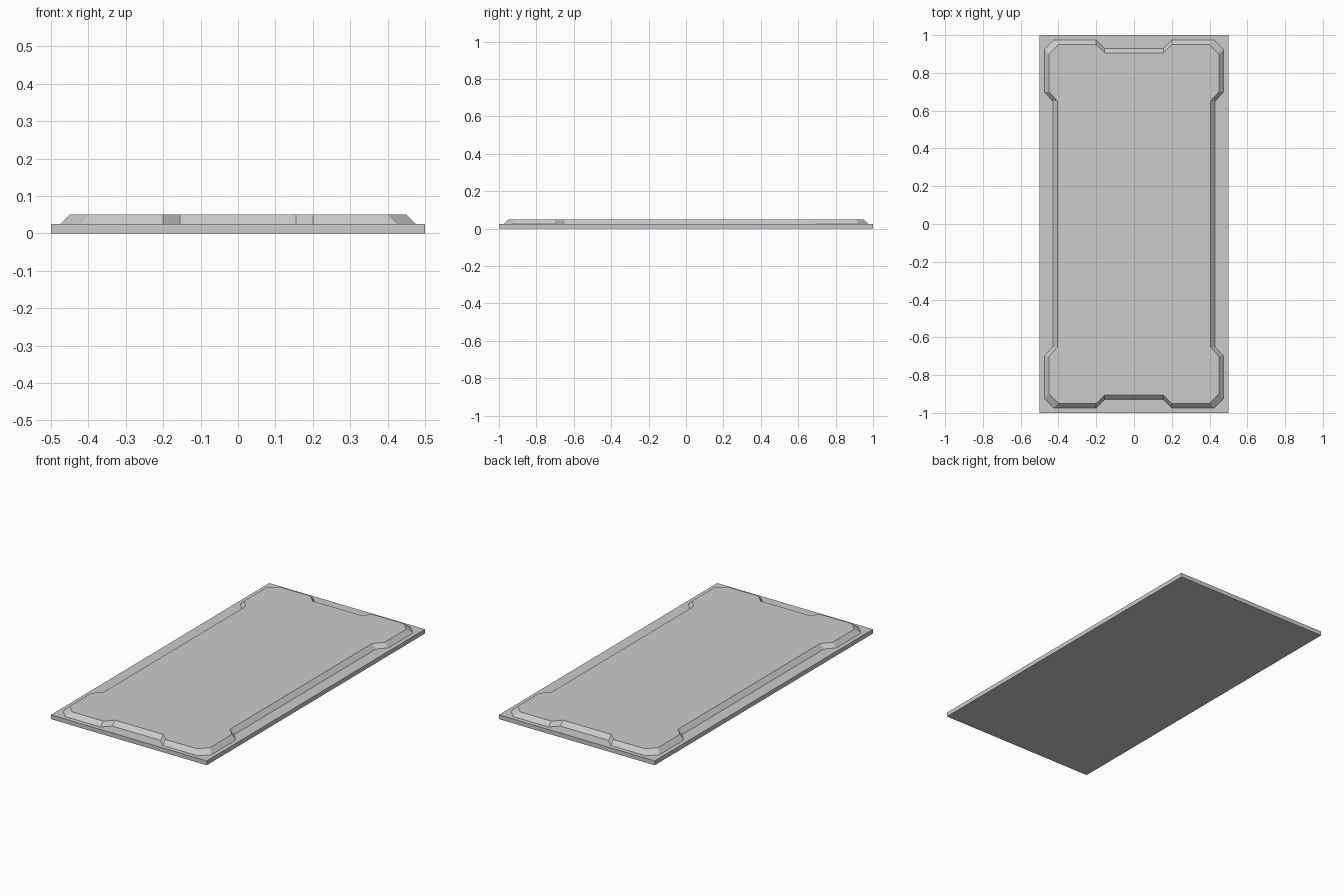
import bpy, bmesh

if "Cube" in bpy.data.objects:
    bpy.data.objects.remove(bpy.data.objects["Cube"])


def make_object(name, bm):
    bmesh.ops.recalc_face_normals(bm, faces=bm.faces[:])
    mesh = bpy.data.meshes.new(name)
    bm.to_mesh(mesh)
    bm.free()
    obj = bpy.data.objects.new(name, mesh)
    bpy.context.collection.objects.link(obj)
    return obj


def full_outline(quarter):
    """Mirror a +x+y quarter outline into a closed counter-clockwise loop."""
    upper = quarter + [(-x, y) for x, y in reversed(quarter)]
    return upper + [(-x, -y) for x, y in upper]


# Flat base slab
bm = bmesh.new()
bmesh.ops.create_cube(bm, size=1)
for v in bm.verts:
    v.co.x *= 1.0
    v.co.y *= 2.0
    v.co.z = (v.co.z + 0.5) * 0.025
make_object("base_slab", bm)

# Raised panel: notched outline with a sloped edge, resting on the slab
S = 0.025  # width and height of the slope
top = [(0.405, 0.65), (0.45, 0.70), (0.45, 0.90),
       (0.40, 0.95), (0.20, 0.95), (0.155, 0.905)]
foot = [(0.405 + S, 0.65), (0.45 + S, 0.70), (0.45 + S, 0.90 + S),
        (0.40 + S, 0.95 + S), (0.20, 0.95 + S), (0.155, 0.905 + S)]
bm = bmesh.new()
lower = [bm.verts.new((x, y, 0.025)) for x, y in full_outline(foot)]
upper = [bm.verts.new((x, y, 0.025 + S)) for x, y in full_outline(top)]
n = len(lower)
for i in range(n):
    j = (i + 1) % n
    bm.faces.new((lower[i], lower[j], upper[j], upper[i]))
bm.faces.new(upper)
make_object("raised_panel", bm)
